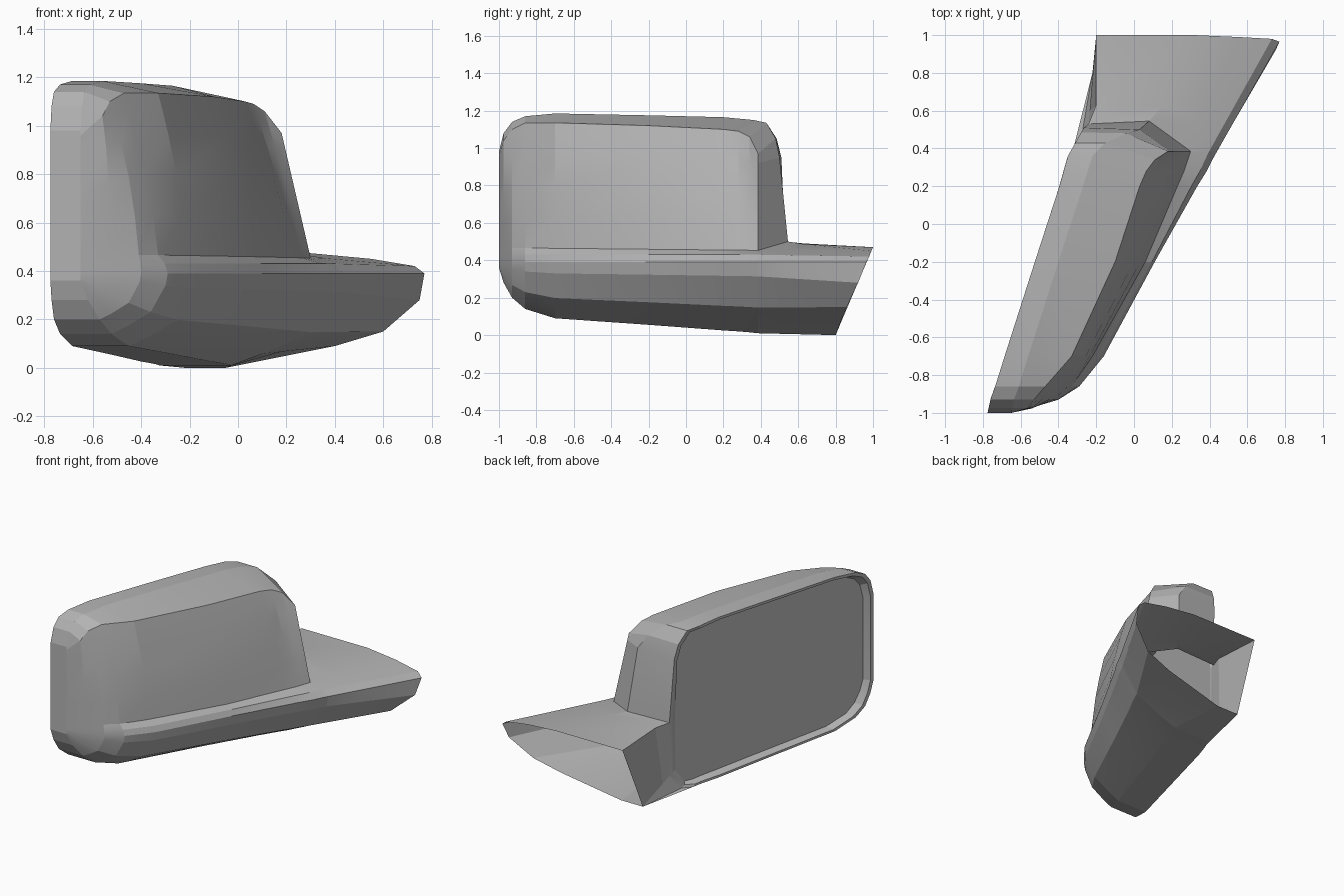
import bpy, bmesh, math
from mathutils import Vector

cube = bpy.data.objects.get("Cube")
if cube:
    bpy.data.objects.remove(cube)

grey = bpy.data.materials.new("plain grey")
grey.use_nodes = True
COLOUR = (0.45, 0.45, 0.45, 1)
grey.diffuse_color = COLOUR
grey.node_tree.nodes["Principled BSDF"].inputs["Base Color"].default_value = COLOUR


def build(name, strips, caps=(), ref=(-0.1, -0.2, 0.55)):
    """Make one object from strips between matching point rows, plus flat caps."""
    bm = bmesh.new()
    seen = {}

    def vert(p):
        key = tuple(round(c, 4) for c in p)
        if key not in seen:
            seen[key] = bm.verts.new(key)
        return seen[key]

    def face(points):
        vs = list(dict.fromkeys(vert(p) for p in points))
        if len(vs) > 2 and not bm.faces.get(vs):
            bm.faces.new(vs)

    for a, b, closed in strips:
        n = len(a)
        for i in range(n if closed else n - 1):
            j = (i + 1) % n
            face((a[i], a[j], b[j], b[i]))
    for cap in caps:
        face(cap)
    bmesh.ops.recalc_face_normals(bm, faces=bm.faces[:])
    # Turn the open shell outwards
    out = sum(f.normal.dot(f.calc_center_median() - Vector(ref)) * f.calc_area()
              for f in bm.faces)
    if out < 0:
        bmesh.ops.reverse_faces(bm, faces=bm.faces[:])
    me = bpy.data.meshes.new(name)
    bm.to_mesh(me)
    bm.free()
    me.materials.append(grey)
    ob = bpy.data.objects.new(name, me)
    bpy.context.collection.objects.link(ob)
    bpy.ops.object.select_all(action='DESELECT')
    ob.select_set(True)
    bpy.context.view_layer.objects.active = ob
    bpy.ops.object.shade_smooth_by_angle(angle=math.radians(12))


# Stations from tip to root: y, seam x, ridge x, ledge x, crest x, bottom z, crest z, top z
STATIONS = [
    (-1, -.65, -.65, -.65, -.65, .36, .96, .98),
    (-.975, -.645, -.55, -.55, -.56, .28, 1.04, 1.08),
    (-.93, -.635, -.4, -.41, -.53, .2, 1.1, 1.14),
    (-.86, -.61, -.29, -.33, -.47, .14, 1.135, 1.17),
    (-.7, -.56, -.16, -.22, -.33, .09, 1.135, 1.185),
    (-.2, -.4, .11, .06, -.1, .055, 1.12, 1.175),
    (.2, -.27, .335, .23, .03, .025, 1.1, 1.165),
    (.28, -.24, .385, .265, .065, .02, 1.09, 1.15),
    (.34, -.215, .415, .285, .11, .015, 1.06, 1.135),
    (.385, -.2, .44, .3, .18, .01, .97, 1.05),
]
# Lower hull rows: share of depth, share of height up to the ridge
HULL = [(0, 0), (.27, 0), (.48, .13), (.78, .36), (.97, .8), (1, 1)]
RIDGE_Z = .39
LEDGE = len(HULL) + 1


def section(y, seam, ridge, ledge, crest, zb, zc, zt):
    pts = [(seam + u * (ridge - seam), y, zb + w * (RIDGE_Z - zb)) for u, w in HULL]
    pts.append((ridge + .3 * (ledge - ridge), y, .43))
    bulge = .02 if -1 < y < .25 else 0
    ledge_z = .457 - .01 * y
    for t in (0, .25, .5, .75, .9, 1):
        x = ledge + t * (crest - ledge) + bulge * math.sin(math.pi * t)
        pts.append((x, y, ledge_z + t * (zc - ledge_z)))
    pts.append((seam, y, zt))
    return pts


sections = [section(*s) for s in STATIONS]

# Seam and frame turn round the upper corner and run down the root end
seam_end = [(-.22, .36, 1.15), (-.15, .43, 1.135), (-.04, .48, 1.05),
            (.03, .5, .95), (.08, .545, .5)]
frame_end = [(-.35, .36, 1.15), (-.31, .43, 1.135), (-.28, .485, 1.05),
             (-.265, .51, .95), (-.24, .53, .5)]
for s, p in zip(sections[-3:], seam_end):
    s[-1] = p
root = sections[-1]

# Housing: bulged back shell, ledge and lower hull
build("housing", [(a, b, False) for a, b in zip(sections, sections[1:])]
      + [(seam_end[2:], [root[-2], root[-3], root[LEDGE]], False)], ref=(-.3, -.2, .55))

# Bezel: band round the glass with a stepped inner lip
seam_loop = [s[0] for s in reversed(sections)] + [s[-1] for s in sections] + seam_end[3:]
frame_loop = [(x - .125, y, z) for x, y, z in seam_loop[:-5]] + frame_end
low_corner, bottom_corner = (-.24, .53, .12), (-.28, .45, .015)
rim = frame_loop + [low_corner, bottom_corner]


def inset(points, share):
    cy, cz = -.24, .58
    return [(x + share * .33 * (cy - y), y + share * (cy - y), z + share * (cz - z))
            for x, y, z in points]


lip = inset(rim, .03)
glass_edge = [(-.74 + .33 * (y + 1), y, z) for x, y, z in inset(rim, .06)]
build("bezel", [(seam_loop, frame_loop, False), (rim, lip, True), (lip, glass_edge, True)],
      ref=(-.2, -.2, .55))

# Flat mirror glass
build("mirror_glass", [], [glass_edge])

# Mounting arm: hollow, with a flared root and a slanted open end
near = ([frame_end[-1], seam_end[-1]] + [root[i] for i in range(LEDGE, -1, -1)]
        + [frame_loop[0], bottom_corner, low_corner])
far = [(-.2, 1, .47), (.32, 1, .47), (.55, .99, .45), (.73, .98, .42), (.77, .965, .39),
       (.75, .92, .28), (.6, .86, .15), (.4, .835, .09), (-.05, .8, 0), (-.15, .8, 0)]
far += [(-.22, .8, 0)] * 3
middle = [tuple(Vector(a).lerp(Vector(b), .25)) for a, b in zip(near, far)]
middle[:2] = [(-.2, .63, .49), (.155, .63, .487)]
build("mounting_arm", [(near, middle, True), (middle, far, True)], ref=(.1, .7, .25))
